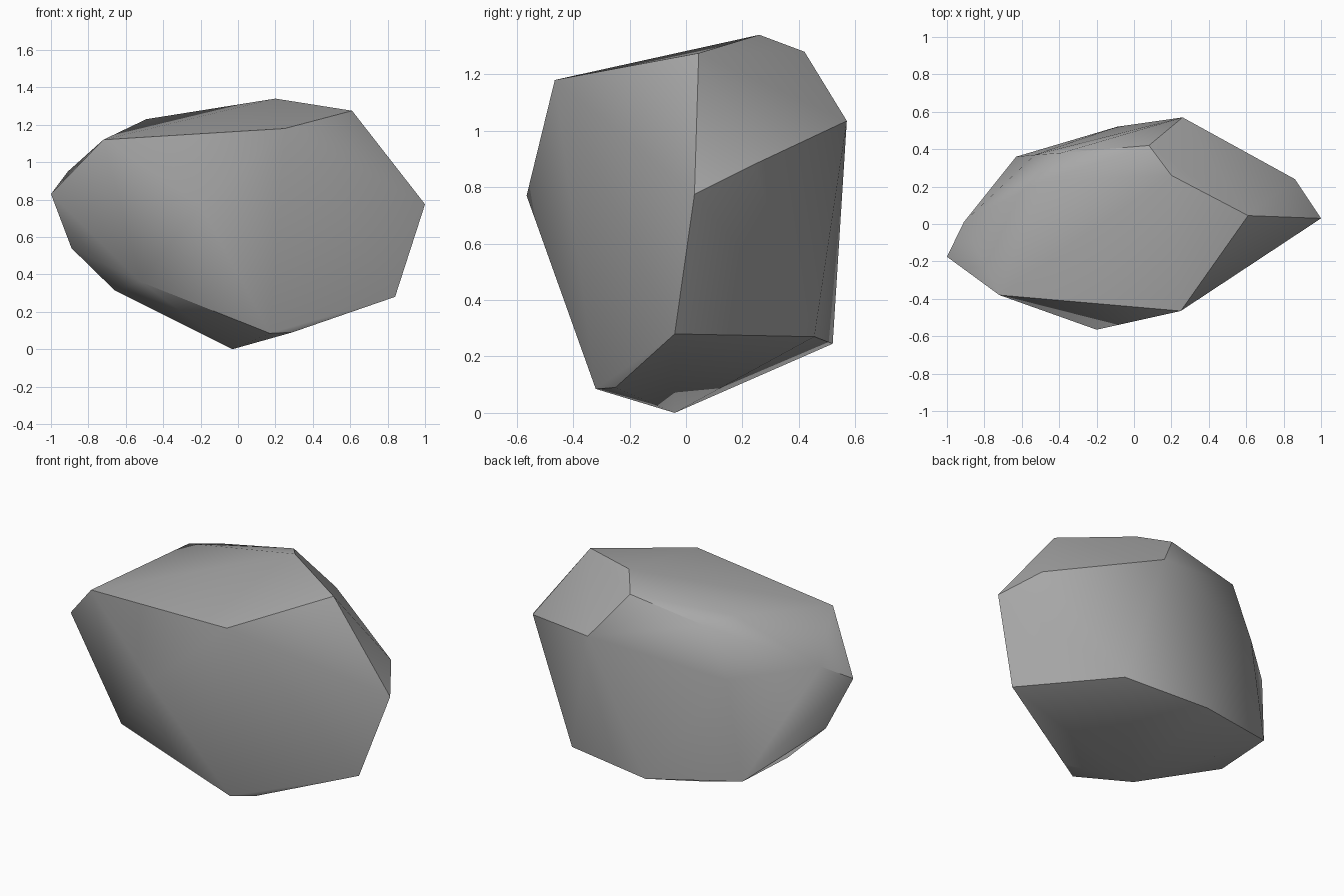
import bpy
import bmesh
import math

default_cube = bpy.data.objects.get("Cube")
if default_cube:
    bpy.data.objects.remove(default_cube, do_unlink=True)


def make_material(name, colour):
    material = bpy.data.materials.new(name)
    material.use_nodes = True
    material.diffuse_color = colour
    shader = material.node_tree.nodes["Principled BSDF"]
    shader.inputs["Base Color"].default_value = colour
    shader.inputs["Roughness"].default_value = 0.9
    return material


# Corner points of the boulder, grouped by region
crown = [(.25, -.465, 1.18), (.61, .045, 1.275), (.2, .26, 1.34),
         (.08, .42, 1.28), (-.39, .38, 1.2), (-.49, .23, 1.23),
         (-.72, -.38, 1.12)]
girth = [(-.2, -.565, .77), (1, .03, .775), (.86, .24, .88),
         (.26, .57, 1.035), (-.53, .37, .905), (-.91, .01, .95),
         (-1, -.175, .83), (-.89, -.07, .54)]
underside = [(-.52, -.375, .36), (.17, -.32, .085), (.29, -.25, .09),
             (.84, -.04, .28), (.446, .455, .27), (-.09, .52, .245),
             (-.63, .36, .31), (-.66, -.035, .315), (-.03, -.04, 0)]

# Wrap the corners in a faceted convex shell
shell = bmesh.new()
for corner in crown + girth + underside:
    shell.verts.new(corner)
bmesh.ops.convex_hull(shell, input=shell.verts[:])
bmesh.ops.recalc_face_normals(shell, faces=shell.faces[:])
mesh = bpy.data.meshes.new("boulder")
shell.to_mesh(mesh)
shell.free()

boulder = bpy.data.objects.new("boulder", mesh)
bpy.context.collection.objects.link(boulder)
mesh.materials.append(make_material("stone grey", (.4, .4, .4, 1)))

# Soften shallow facets and keep the strong ridges crisp
bpy.ops.object.select_all(action="DESELECT")
boulder.select_set(True)
bpy.context.view_layer.objects.active = boulder
bpy.ops.object.shade_smooth_by_angle(angle=math.radians(40))
